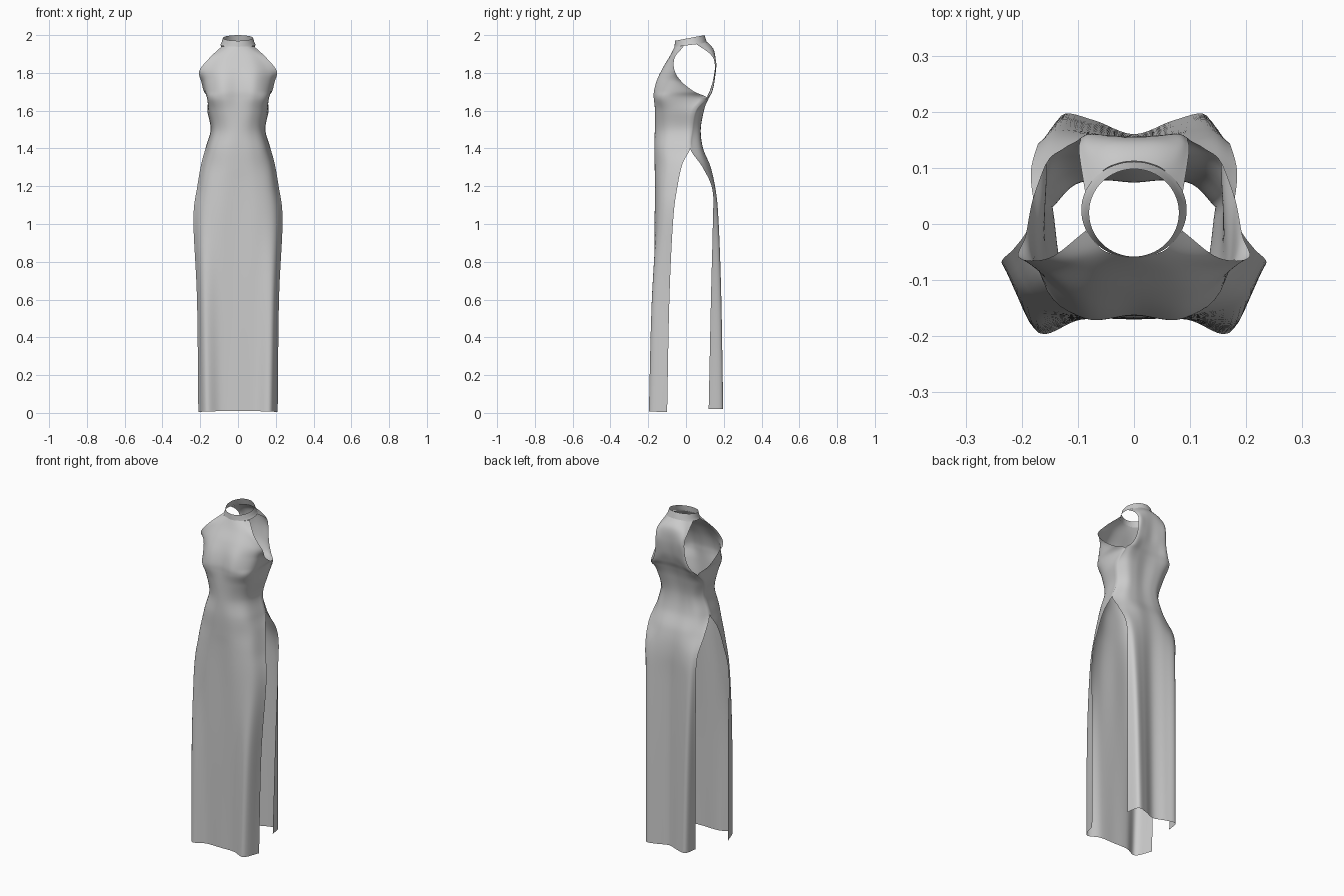
import bpy, bmesh, math
from mathutils import Vector

SUB_V, SUB_U = 8, 6          # subdivisions between stations / across each span
SEAM = (5, 8)                # stations where front and back are sewn together

# Half sections: z centre, z edge, y centre, y inner, x outer, y outer, x edge, y edge
FRONT = [
    (0.01, 0.005, -.170, -.170, .170, -.194, .210, -.100),
    (0.60, 0.60, -.168, -.170, .182, -.176, .217, -.088),
    (1.00, 1.02, -.163, -.165, .190, -.140, .236, -.068),
    (1.20, 1.20, -.163, -.160, .175, -.125, .215, -.045),
    (1.30, 1.32, -.166, -.157, .163, -.110, .194, -.018),
    (1.40, 1.40, -.168, -.157, .145, -.105, .172, .022),
    (1.50, 1.50, -.165, -.148, .125, -.090, .145, .030),
    (1.60, 1.60, -.164, -.155, .145, -.090, .162, .050),
    (1.665, 1.665, -.163, -.167, .160, -.100, .155, .110),
    (1.71, 1.70, -.160, -.165, .165, -.095, .180, .045),
    (1.77, 1.75, -.145, -.148, .165, -.090, .193, -.020),
    (1.83, 1.81, -.120, -.118, .160, -.085, .205, -.060),
    (1.89, 1.88, -.085, -.083, .115, -.070, .150, -.060),
    (1.94, 1.94, -.060, -.055, .060, -.043, .086, -.012),
]
BACK = [
    (0.02, 0.02, .160, .185, .130, .193, .147, .120),
    (0.60, 0.60, .155, .175, .135, .185, .156, .132),
    (1.00, 1.00, .150, .165, .140, .172, .166, .142),
    (1.18, 1.18, .148, .156, .140, .155, .172, .140),
    (1.30, 1.30, .128, .130, .140, .112, .184, .088),
    (1.40, 1.40, .088, .090, .130, .075, .172, .022),
    (1.50, 1.50, .074, .078, .105, .070, .145, .030),
    (1.60, 1.60, .088, .095, .122, .088, .162, .050),
    (1.665, 1.665, .108, .115, .120, .120, .155, .110),
    (1.71, 1.70, .128, .132, .100, .140, .125, .135),
    (1.77, 1.76, .145, .150, .085, .152, .102, .148),
    (1.85, 1.85, .155, .158, .080, .160, .095, .152),
    (1.92, 1.90, .148, .147, .080, .140, .098, .128),
    (1.965, 1.955, .112, .107, .058, .092, .086, .050),
]


def catmull(points, n):
    """Smooth curve through points with n steps per span."""
    out = []
    ext = [2 * points[0] - points[1]] + points + [2 * points[-1] - points[-2]]
    for i in range(1, len(ext) - 2):
        a, b, c, d = ext[i - 1:i + 3]
        for k in range(n):
            t = k / n
            out.append(0.5 * (2 * b + (c - a) * t + (2 * a - 5 * b + 4 * c - d) * t * t
                              + (3 * b - a - 3 * c + d) * t ** 3))
    return out + [points[-1].copy()]


def panel_rows(stations):
    """Interpolate the half sections up the body, mirror, then across."""
    columns = [[], [], [], []]
    for zc, ze, yc, ya, xb, yb, xe, ye in stations:
        pts = [(0, yc), (.55 * xb, ya), (xb, yb), (xe, ye)]
        for col, (x, y), w in zip(columns, pts, (0, .15, .6, 1)):
            col.append(Vector((x, y, zc + (ze - zc) * w)))
    rails = [catmull(c, SUB_V) for c in columns]
    rows = []
    for half in zip(*rails):
        left = [Vector((-p.x, p.y, p.z)) for p in reversed(half[1:])]
        rows.append(catmull(left + list(half), SUB_U))
    return rows


def add_grid(bm, rows, closed=False, flip=False):
    grid = [[bm.verts.new(p) for p in r] for r in rows]
    n = len(grid[0])
    for r0, r1 in zip(grid, grid[1:]):
        for i in range(n if closed else n - 1):
            j = (i + 1) % n
            f = [r0[i], r0[j], r1[j], r1[i]]
            bm.faces.new(f[::-1] if flip else f).smooth = True


def finish(name, bm):
    mesh = bpy.data.meshes.new(name)
    bm.to_mesh(mesh)
    bm.free()
    obj = bpy.data.objects.new(name, mesh)
    bpy.context.collection.objects.link(obj)


# Gown: front and back panels sewn between armhole and slit
front, back = panel_rows(FRONT), panel_rows(BACK)
for r in range(SEAM[0] * SUB_V, SEAM[1] * SUB_V + 1):
    for e in (0, -1):
        mid = (front[r][e] + back[r][e]) / 2
        front[r][e], back[r][e] = mid, mid.copy()
bm = bmesh.new()
add_grid(bm, front)
add_grid(bm, back, flip=True)
bmesh.ops.remove_doubles(bm, verts=bm.verts, dist=1e-5)
finish("gown_body", bm)

# Halter collar: slanted band around the neck
rings = []
for k in range(6):
    t = k / 5
    rx, ry, cy = .094 - .014 * t ** .7, .086 - .008 * t, .025 - .005 * t
    ring = []
    for i in range(64):
        a = 2 * math.pi * i / 64
        y = cy + ry * math.sin(a)
        low, high = 1.937 + (y + .06) * .13, 1.97 + (y + .058) * .19
        ring.append(Vector((rx * math.cos(a), y, low + (high - low) * t)))
    rings.append(ring)
bm = bmesh.new()
add_grid(bm, rings, closed=True)
finish("halter_collar", bm)
